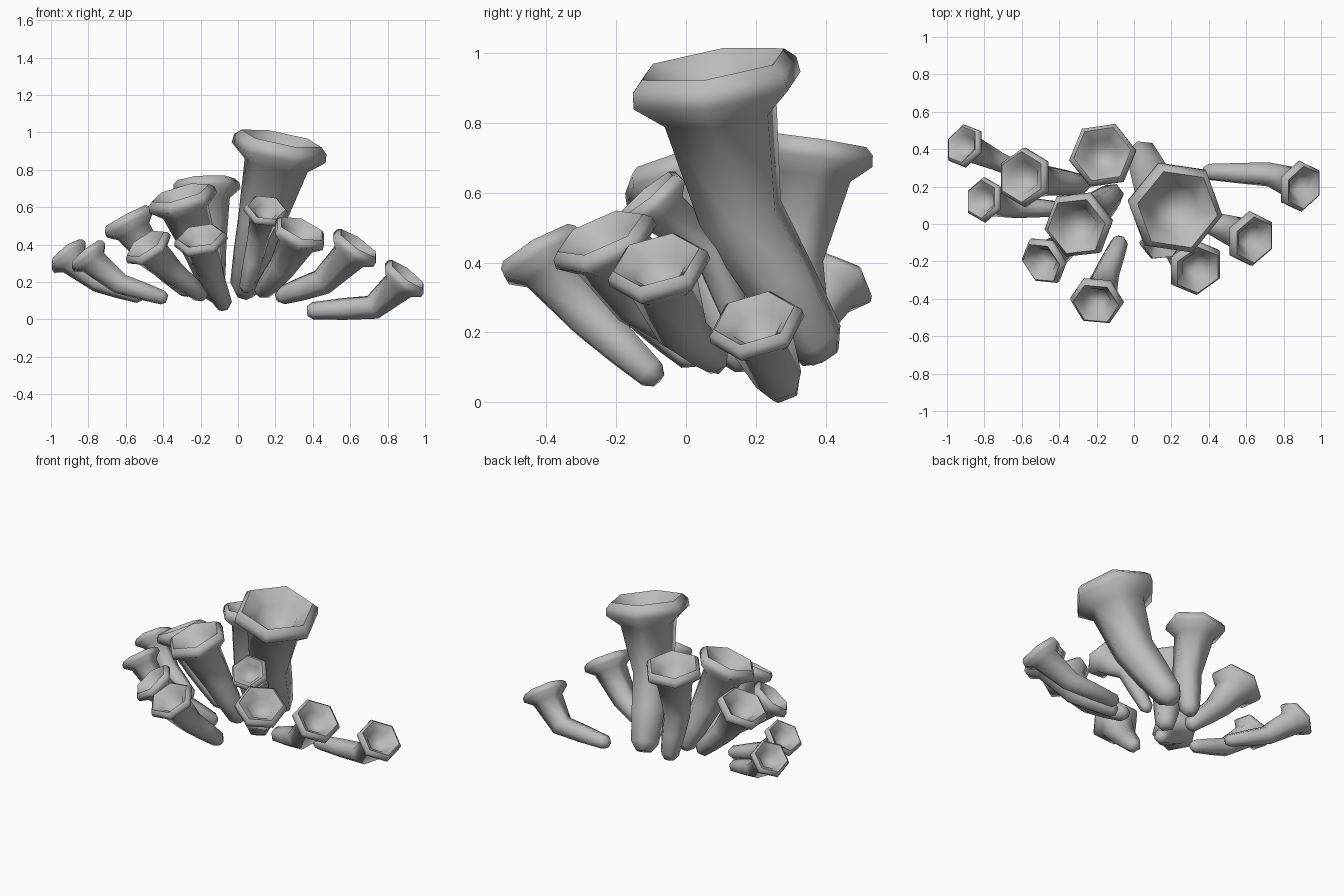
import bpy, bmesh, math
from mathutils import Vector, Quaternion

if "Cube" in bpy.data.objects:
    bpy.data.objects.remove(bpy.data.objects["Cube"], do_unlink=True)

# Single plain grey
grey = bpy.data.materials.new("plain grey")
grey.use_nodes = True
colour = (0.5, 0.5, 0.5, 1)
grey.diffuse_color = colour
grey.node_tree.nodes["Principled BSDF"].inputs["Base Color"].default_value = colour

SIDES = 6


def trumpet(name, base, bend, rim, radius, phase):
    """Six-sided bent stalk that flares into a lipped cup."""
    base, bend, rim = Vector(base), Vector(bend), Vector(rim)
    low = (bend - base).normalized()
    up = ((rim - bend).normalized() + Vector((0, 0, 0.25))).normalized()
    mid = (low + up).normalized()
    # Rings: centre, axis, radius as a share of the rim radius
    rings = [
        (base, low, 0.18),
        (base + low * radius * 0.2, low, 0.33),
        (base.lerp(bend, 0.55), low, 0.42),
        (bend, mid, 0.49),
        (rim - up * radius * 0.42, up, 0.67),
        (rim - up * radius * 0.15, up, 1.0),
        (rim + up * radius * 0.03, up, 0.98),
        (rim + up * radius * 0.15, up, 0.85),
        (rim - up * radius * 0.14, up, 0.52),
        (rim - up * radius * 0.45, up, 0.34),
    ]
    bm = bmesh.new()
    loops = []
    # Turn the hexagon about the rim axis, then carry it down the stalk
    side = Vector((1, 0, 0))
    side = Quaternion(up, math.radians(phase)) @ (side - up * side.dot(up)).normalized()
    for centre, axis, share in reversed(rings):
        side = (side - axis * side.dot(axis)).normalized()
        other = axis.cross(side)
        loop = []
        for i in range(SIDES):
            a = math.tau * i / SIDES
            offset = side * math.cos(a) + other * math.sin(a)
            loop.append(bm.verts.new(centre + offset * radius * share))
        loops.append(loop)
    for a, b in zip(loops, loops[1:]):
        for i in range(SIDES):
            j = (i + 1) % SIDES
            bm.faces.new((a[i], a[j], b[j], b[i]))
    bm.faces.new(loops[0])
    bm.faces.new(loops[-1])
    bmesh.ops.recalc_face_normals(bm, faces=bm.faces)
    mesh = bpy.data.meshes.new(name)
    bm.to_mesh(mesh)
    bm.free()
    mesh.materials.append(grey)
    obj = bpy.data.objects.new(name, mesh)
    bpy.context.collection.objects.link(obj)
    bpy.ops.object.select_all(action="DESELECT")
    obj.select_set(True)
    bpy.context.view_layer.objects.active = obj
    bpy.ops.object.shade_smooth_by_angle(angle=math.radians(80))


# Tall trumpets in the middle
trumpet("tall_trumpet", (.03, .4, .13), (.125, .16, .53), (.225, .083, .93), .26, -10)
trumpet("back_trumpet", (-.13, .365, .11), (-.15, .31, .4), (-.168, .37, .722), .182, 8)
trumpet("centre_trumpet", (-.1, .17, .1), (-.2, .08, .37), (-.3, -.007, .65), .19, 10)

# Front trumpets
trumpet("small_front_trumpet", (.04, .18, .15), (.11, .07, .44), (.15, -.1, .585), .12, 0)
trumpet("front_left_trumpet", (.12, .08, .14), (.235, -.13, .28), (.333, -.237, .465), .157, 30)
trumpet("front_trumpet", (-.07, -.08, .065), (-.15, -.27, .24), (-.2, -.415, .43), .145, 0)
trumpet("front_right_trumpet", (-.18, .03, .12), (-.35, -.1, .25), (-.485, -.2, .39), .138, 10)

# Side trumpets
trumpet("left_trumpet", (.21, .09, .12), (.45, -.01, .2), (.63, -.08, .39), .15, 30)
trumpet("far_left_trumpet", (.37, .28, .045), (.72, .265, .065), (.895, .2, .225), .14, 30)
trumpet("right_trumpet", (-.25, .21, .14), (-.45, .23, .33), (-.59, .25, .53), .16, 30)
trumpet("far_right_trumpet", (-.38, .08, .11), (-.63, .09, .19), (-.805, .13, .345), .122, 30)
trumpet("back_right_trumpet", (-.51, .24, .12), (-.74, .34, .2), (-.91, .42, .345), .122, 30)
